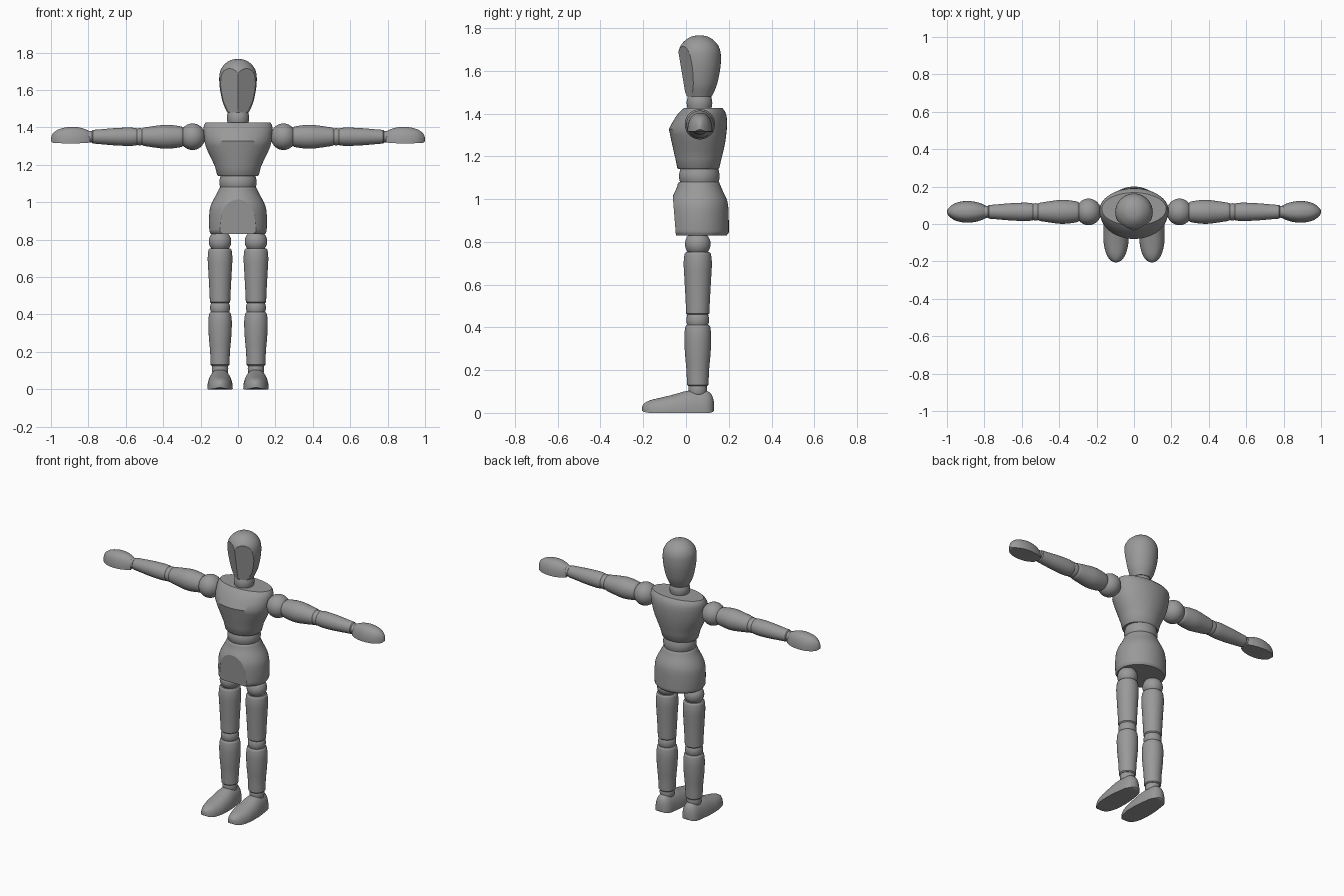
import bpy, bmesh, math
from mathutils import Vector

if "Cube" in bpy.data.objects:
    bpy.data.objects.remove(bpy.data.objects["Cube"])

grey = bpy.data.materials.new("mid grey")
grey.diffuse_color = (0.32, 0.32, 0.32, 1)
grey.use_nodes = True
grey.node_tree.nodes["Principled BSDF"].inputs["Base Color"].default_value = grey.diffuse_color


def spline(st, n=4):
    """Catmull-Rom refinement of a list of stations."""
    pts = [Vector(s) for s in st]
    out = []
    for i in range(len(pts) - 1):
        b, c = pts[i], pts[i + 1]
        a = pts[i - 1] if i else b * 2 - c
        d = pts[i + 2] if i + 2 < len(pts) else c * 2 - b
        for k in range(n):
            t = k / n
            out.append(0.5 * (2 * b + (c - a) * t + (2 * a - 5 * b + 4 * c - d) * t * t
                              + (3 * b - a - 3 * c + d) * t ** 3))
    return out + [pts[-1]]


def loft(name, axis, stations, centre=0.0, flat=False, cuts=(), mirror=False, n=40):
    """Skin rings along an axis; a station is (position, half width, low, high)."""
    bm = bmesh.new()
    rings = []
    for t, half, lo, hi in stations:
        ring = []
        for k in range(n):
            if flat:    # flat sole with a domed top
                a = math.pi * k / (n - 1)
                u = half * math.copysign(abs(math.cos(a)) ** 0.85, math.cos(a))
                v = lo + (hi - lo) * max(0, math.sin(a)) ** 0.85
            else:
                a = 2 * math.pi * k / n
                u, v = half * math.cos(a), (lo + hi) / 2 + (hi - lo) / 2 * math.sin(a)
            u += centre
            ring.append(bm.verts.new({"x": (t, u, v), "y": (u, t, v), "z": (u, v, t)}[axis]))
        rings.append(ring)
    for r, s in zip(rings, rings[1:]):
        for k in range(n):
            bm.faces.new((r[k], r[(k + 1) % n], s[(k + 1) % n], s[k]))
    bm.faces.new(rings[0])
    bm.faces.new(rings[-1])
    # planar cuts, closed with a flat facet
    for co, no in cuts:
        bmesh.ops.bisect_plane(bm, geom=bm.verts[:] + bm.edges[:] + bm.faces[:],
                               plane_co=co, plane_no=no, clear_outer=True)
        rim = [e for e in bm.edges if e.is_boundary]
        for e in rim:
            e.smooth = False
        bmesh.ops.holes_fill(bm, edges=rim, sides=0)
    bmesh.ops.recalc_face_normals(bm, faces=bm.faces)
    me = bpy.data.meshes.new(name)
    bm.to_mesh(me)
    bm.free()
    me.materials.append(grey)
    ob = bpy.data.objects.new(name, me)
    bpy.context.collection.objects.link(ob)
    bpy.ops.object.select_all(action='DESELECT')
    ob.select_set(True)
    bpy.context.view_layer.objects.active = ob
    bpy.ops.object.shade_smooth_by_angle(angle=math.radians(35))
    if mirror:
        ob.modifiers.new("other side", 'MIRROR').use_mirror_merge = False
    return ob


def turned(name, axis, profile, cu, cv, rim=0.006, **kw):
    """Round part from (position, radius) points, with softened end rims."""
    p = [(s[0], s[1]) for s in spline(profile)]
    if rim:
        (t0, r0), (t1, r1) = p[0], p[-1]
        p = [(t0, r0 - rim), (t0 + rim, r0)] + p[1:-1] + [(t1 - rim, r1), (t1, r1 - rim)]
    return loft(name, axis, [(t, r, cv - r, cv + r) for t, r in p], cu, **kw)


def ball(name, axis, t, length, r, cu, cv):
    """Ellipsoid joint, mirrored to both sides."""
    prof = [(t - length * math.cos(a), max(r * math.sin(a), 0.0005))
            for a in (math.pi * k / 20 for k in range(21))]
    loft(name, axis, [(p, q, cv - q, cv + q) for p, q in prof], cu, mirror=True)


# head with two facial planes meeting on a centre ridge
face = [(Vector((0, -0.036, 1.69)), Vector((s * 0.5, -0.866, -0.146))) for s in (1, -1)]
turned("head", "z", [(1.48, 0.058), (1.53, 0.08), (1.59, 0.094), (1.64, 0.1), (1.69, 0.098),
                     (1.725, 0.083), (1.75, 0.057), (1.762, 0.032), (1.766, 0.004)],
       0, 0.063, rim=0, cuts=face)
turned("neck", "z", [(1.40, 0.05), (1.45, 0.06), (1.495, 0.05)], 0, 0.063)

# torso
loft("chest", "z", [(1.14, 0.106, -0.036, 0.15), (1.146, 0.112, -0.041, 0.156),
                    (1.19, 0.123, -0.05, 0.166), (1.23, 0.141, -0.059, 0.176),
                    (1.27, 0.161, -0.068, 0.184), (1.30, 0.173, -0.074, 0.188),
                    (1.327, 0.18, -0.08, 0.191), (1.36, 0.184, -0.063, 0.192),
                    (1.39, 0.185, -0.045, 0.19), (1.413, 0.182, -0.024, 0.181),
                    (1.427, 0.172, -0.008, 0.168)], n=64)
loft("waist", "z", spline([(1.06, 0.09, -0.022, 0.148), (1.107, 0.1, -0.033, 0.157),
                           (1.155, 0.09, -0.022, 0.148)]), n=48)
loft("pelvis", "z", [(0.83, 0.145, -0.07, 0.19), (0.842, 0.152, -0.078, 0.199)]
     + spline([(0.845, 0.153, -0.08, 0.2), (0.9, 0.155, -0.08, 0.2), (0.96, 0.151, -0.078, 0.198),
               (1.0, 0.138, -0.068, 0.19), (1.045, 0.114, -0.047, 0.169),
               (1.075, 0.1, -0.037, 0.157)]) + [(1.08, 0.095, -0.032, 0.152)], n=64,
     cuts=[(Vector((0, -0.052, 0.89)), Vector((0, -1, -0.08)))])

# legs
LX, LY = 0.096, 0.055
ball("hip_joints", "z", 0.79, 0.06, 0.06, LX, LY)
turned("thighs", "z", [(0.46, 0.054), (0.53, 0.057), (0.62, 0.062), (0.70, 0.066), (0.752, 0.061)],
       LX, LY, mirror=True)
ball("knee_joints", "z", 0.435, 0.06, 0.053, LX, LY)
turned("calves", "z", [(0.125, 0.05), (0.20, 0.053), (0.28, 0.06), (0.36, 0.063), (0.412, 0.057)],
       LX, LY, mirror=True)
turned("ankles", "z", [(0.08, 0.04), (0.11, 0.044), (0.14, 0.04)], LX, LY, mirror=True)
loft("feet", "y", spline([(-0.205, 0.006, 0.01, 0.03), (-0.195, 0.028, 0.004, 0.045),
                          (-0.165, 0.05, 0, 0.06), (-0.11, 0.065, 0, 0.073),
                          (-0.05, 0.068, 0, 0.088), (0, 0.066, 0, 0.102), (0.05, 0.06, 0, 0.107),
                          (0.095, 0.052, 0, 0.104), (0.12, 0.036, 0.002, 0.085),
                          (0.131, 0.01, 0.01, 0.05)]), LX, flat=True, mirror=True)

# arms
AY, AZ = 0.065, 1.35
ball("shoulder_joints", "x", 0.243, 0.068, 0.071, AY, AZ)
turned("upper_arms", "x", [(0.293, 0.053), (0.34, 0.061), (0.39, 0.064), (0.45, 0.057), (0.515, 0.047)],
       AY, AZ, mirror=True)
ball("elbow_joints", "x", 0.525, 0.045, 0.046, AY, AZ)
turned("forearms", "x", [(0.535, 0.045), (0.58, 0.049), (0.66, 0.046), (0.73, 0.04), (0.782, 0.036)],
       AY, AZ, mirror=True)
turned("wrists", "x", [(0.77, 0.029), (0.79, 0.032), (0.81, 0.029)], AY, AZ, mirror=True)
loft("hands", "x", spline([(0.79, 0.032, 1.319, 1.378), (0.815, 0.044, 1.317, 1.39),
                           (0.85, 0.054, 1.315, 1.4), (0.89, 0.058, 1.315, 1.403),
                           (0.93, 0.054, 1.315, 1.398), (0.965, 0.042, 1.316, 1.387),
                           (0.99, 0.022, 1.318, 1.367), (1.0, 0.006, 1.325, 1.345)]),
     AY, flat=True, mirror=True)
